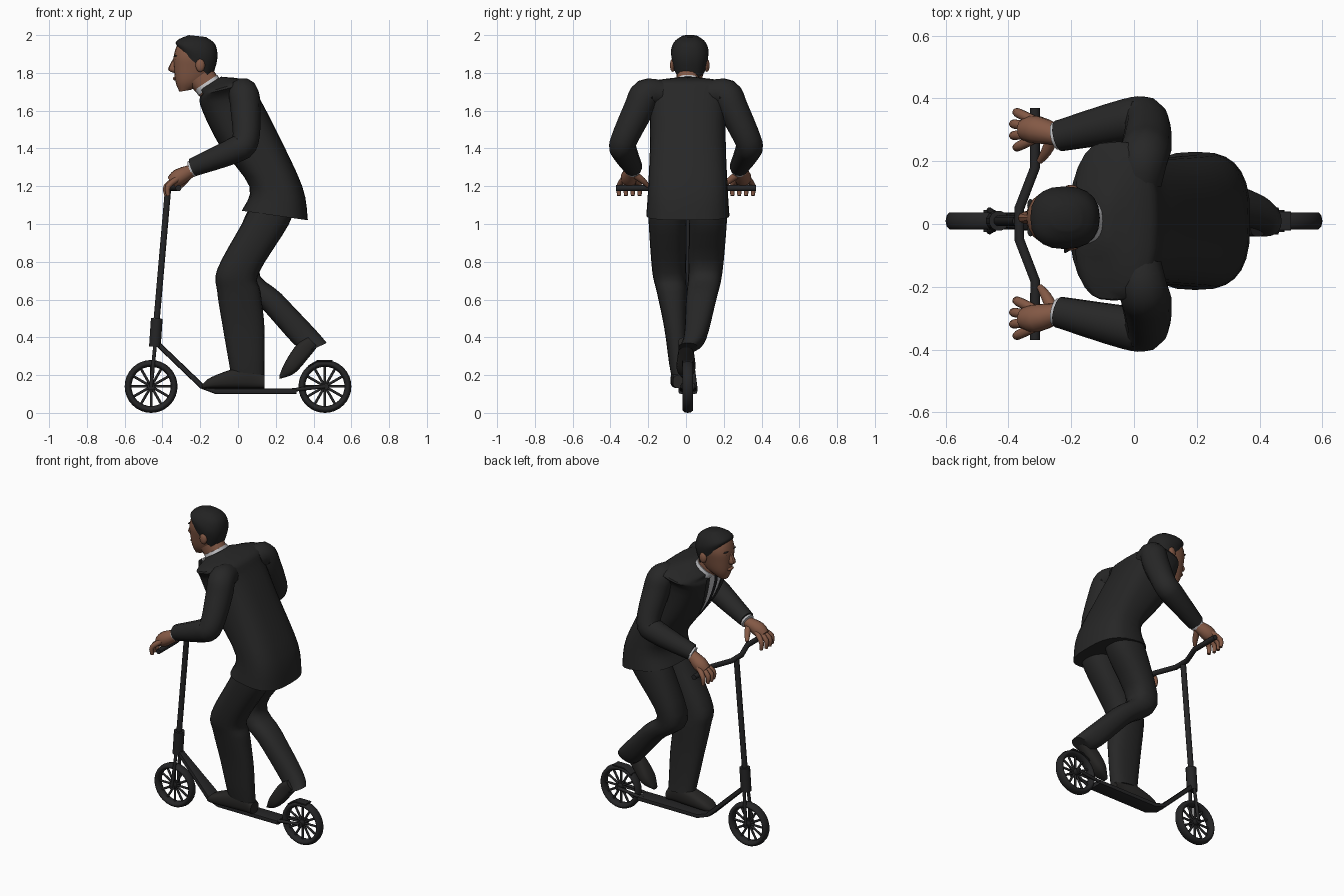
import bpy, bmesh, math
from mathutils import Vector

if "Cube" in bpy.data.objects:
    bpy.data.objects.remove(bpy.data.objects["Cube"])


def material(name, red, green, blue):
    mat = bpy.data.materials.new(name)
    mat.use_nodes = True
    mat.diffuse_color = (red, green, blue, 1)
    shader = mat.node_tree.nodes["Principled BSDF"]
    shader.inputs["Base Color"].default_value = (red, green, blue, 1)
    shader.inputs["Roughness"].default_value = .8
    return mat


SUIT = material("charcoal_suit", .02, .02, .02)
SKIN = material("brown_skin", .23, .1, .06)
HAIR = material("black_hair", .016, .016, .016)
SHIRT = material("white_shirt", .5, .5, .52)
TIE = material("black_tie", .012, .012, .014)
SHOE = material("black_leather", .02, .019, .018)
METAL = material("scooter_black", .018, .018, .019)
SIDES = {"left": 1, "right": -1}
MIDDLE = .01


def dress(obj, name, mat):
    """Name the object, give it its colour and shade it smooth."""
    obj.name = name
    obj.data.materials.append(mat)
    bpy.ops.object.select_all(action="DESELECT")
    obj.select_set(True)
    bpy.context.view_layer.objects.active = obj
    bpy.ops.object.shade_smooth_by_angle(angle=math.radians(40))


def mesh_object(bm, name, mat):
    bmesh.ops.recalc_face_normals(bm, faces=bm.faces)
    mesh = bpy.data.meshes.new(name)
    bm.to_mesh(mesh)
    bm.free()
    obj = bpy.data.objects.new(name, mesh)
    bpy.context.collection.objects.link(obj)
    dress(obj, name, mat)


def bridge(rings, name, mat):
    """Join a series of rings into a closed skin."""
    bm = bmesh.new()
    rows = [[bm.verts.new(point) for point in ring] for ring in rings]
    for lower, upper in zip(rows, rows[1:]):
        for i in range(len(lower)):
            bm.faces.new((lower[i - 1], lower[i], upper[i], upper[i - 1]))
    bm.faces.new(rows[0])
    bm.faces.new(rows[-1])
    mesh_object(bm, name, mat)


def smooth_path(rows, steps):
    """Fill in a flowing curve through the given rows."""
    rows = [Vector(row) for row in rows]
    padded = [rows[0], *rows, rows[-1]]
    result = []
    for before, start, end, after in zip(padded, padded[1:], padded[2:], padded[3:]):
        for step in range(steps):
            t = step / steps
            bend = before * 2 - start * 5 + end * 4 - after
            twist = start * 3 - before - end * 3 + after
            result.append(start + ((end - before) * t + bend * t * t + twist * t ** 3) / 2)
    return result + [rows[-1]]


def superellipse(angle, power):
    cos, sin = math.cos(angle), math.sin(angle)
    return (math.copysign(abs(cos) ** (2 / power), cos),
            math.copysign(abs(sin) ** (2 / power), sin))


def loft(name, mat, sections, start_y=MIDDLE, end_y=None, sides=20, power=2.4, steps=4):
    """Each section: front x and z, back x and z, half width."""
    end_y = start_y if end_y is None else end_y
    rows = smooth_path(sections, steps)
    rings = []
    for index, (front_x, front_z, back_x, back_z, width) in enumerate(rows):
        y = start_y + (end_y - start_y) * (index / (len(rows) - 1)) ** 2
        front, back = Vector((front_x, y, front_z)), Vector((back_x, y, back_z))
        ring = []
        for i in range(sides):
            along, across = superellipse(math.tau * i / sides, power)
            ring.append((front + back) / 2 + (front - back) / 2 * along
                        + Vector((0, width * across, 0)))
        rings.append(ring)
    bridge(rings, name, mat)


def tube(name, mat, path, sides=12, steps=1):
    """Each path row: x, y, z, radius."""
    rows = smooth_path(path, steps)
    points = [row.to_3d() for row in rows]
    side, rings = None, []
    for i, centre in enumerate(points):
        tangent = points[min(i + 1, len(points) - 1)] - points[max(i - 1, 0)]
        tangent.normalize()
        side = side - tangent * side.dot(tangent) if side else tangent.orthogonal()
        side.normalize()
        up = tangent.cross(side)
        angles = [math.tau * k / sides for k in range(sides)]
        rings.append([centre + (side * math.cos(a) + up * math.sin(a)) * rows[i][3]
                      for a in angles])
    bridge(rings, name, mat)


def rod(name, start, end, radius):
    tube(name, METAL, [(*start, radius), (*end, radius)])


def ball(name, mat, centre, size):
    bpy.ops.mesh.primitive_uv_sphere_add(segments=12, ring_count=8, radius=1,
                                         location=centre, scale=size)
    dress(bpy.context.object, name, mat)


def chest_strip(name, mat, lift, inner, outer):
    """Thin plate down the chest; inner and outer give its edges from the opening."""
    bm = bmesh.new()
    pairs = [[bm.verts.new((x - lift, MIDDLE + edge(opening), z)) for edge in (inner, outer)]
             for x, z, opening in smooth_path(CHEST, 3)]
    for (a, b), (c, d) in zip(pairs, pairs[1:]):
        bm.faces.new((a, b, d, c))
    bmesh.ops.solidify(bm, geom=bm.faces[:], thickness=.004)
    mesh_object(bm, name, mat)


# Jacket, from hem to collar, with square shoulders
loft("jacket", SUIT, [
    (.02, 1.07, .37, 1.02, .22), (.06, 1.2, .34, 1.2, .21), (-.1, 1.42, .2, 1.5, .2),
    (-.2, 1.63, .1, 1.69, .21), (-.19, 1.69, .05, 1.76, .25), (-.2, 1.71, -.09, 1.78, .08),
], sides=28, power=2.8)

# Shirt front, tie and lapels; rows are x, z and opening
CHEST = [(-.21, 1.7, .06), (-.2, 1.63, .06), (-.16, 1.52, .04), (-.1, 1.42, .01)]
chest_strip("shirt_front", SHIRT, .01, lambda gap: -gap, lambda gap: gap)
chest_strip("tie", TIE, .016, lambda gap: -.017, lambda gap: .017)
for side, sign in SIDES.items():
    chest_strip(side + "_lapel", SUIT, .013, lambda gap: sign * gap,
                lambda gap: sign * (gap * 1.5 + .01))

# Neck, collar, head and hair
loft("neck", SKIN, [(-.19, 1.66, -.08, 1.74, .06), (-.26, 1.74, -.14, 1.83, .06)])
loft("shirt_collar", SHIRT, [(-.21, 1.68, -.09, 1.76, .08), (-.23, 1.71, -.11, 1.79, .065)])
FACE = .02
loft("head", SKIN, [
    (-.31, 1.7, -.25, 1.71, .03), (-.33, 1.75, -.17, 1.76, .06), (-.34, 1.83, -.13, 1.83, .08),
    (-.34, 1.89, -.12, 1.89, .09), (-.32, 1.95, -.13, 1.95, .08), (-.28, 1.98, -.17, 1.98, .05),
], FACE)
loft("hair", HAIR, [
    (-.32, 1.94, -.14, 1.77, .09), (-.33, 1.96, -.11, 1.87, .1),
    (-.31, 1.98, -.12, 1.95, .08), (-.26, 2, -.17, 1.99, .04),
], FACE)
loft("nose", SKIN, [(-.34, 1.88, -.3, 1.88, .01), (-.37, 1.82, -.3, 1.82, .02),
                    (-.34, 1.8, -.3, 1.8, .01)], FACE, sides=10)
ball("lips", SKIN, (-.335, FACE, 1.77), (.01, .03, .01))
for side, sign in SIDES.items():
    ball(side + "_ear", SKIN, (-.2, FACE + sign * .09, 1.84), (.025, .015, .035))
    ball(side + "_eye", HAIR, (-.325, FACE + sign * .035, 1.87), (.01, .012, .005))
    ball(side + "_eyebrow", HAIR, (-.33, FACE + sign * .04, 1.89), (.01, .02, .004))

# Arms and hands, mirrored across the rider
for side, sign in SIDES.items():
    def arm_part(name, mat, path, steps=3):
        tube(side + "_" + name, mat, [(x, sign * y, z, r) for x, y, z, r in path], steps=steps)

    arm_part("sleeve", SUIT, [
        (.02, .13, 1.69, .07), (.03, .21, 1.69, .08), (.04, .25, 1.61, .08),
        (.04, .33, 1.44, .07), (-.02, .33, 1.39, .07), (-.24, .28, 1.3, .05)], steps=4)
    arm_part("shirt_cuff", SHIRT, [(-.2, .29, 1.31, .04), (-.25, .28, 1.29, .045)])
    arm_part("palm", SKIN, [(-.23, .28, 1.29, .03), (-.31, .3, 1.25, .045), (-.35, .3, 1.22, .035)])
    arm_part("thumb", SKIN, [(-.26, .27, 1.26, .02), (-.28, .23, 1.23, .017), (-.3, .2, 1.2, .01)])
    for index, finger in enumerate(("index", "middle", "ring", "little")):
        spread = (index - 1.5) * .02
        reach = -.37 - (.01 if finger in ("middle", "ring") else 0)
        arm_part(finger + "_finger", SKIN, [
            (-.32, .3 + spread, 1.24, .016), (reach, .3 + spread * 1.8, 1.2, .015),
            (reach, .3 + spread * 1.8, 1.15, .01)])

# Standing leg and lifted leg
HIP = [(.1, 1.15, .3, 1.12, .1), (.02, 1, .27, 1, .1)]
loft("standing_trouser", SUIT, HIP + [
    (-.11, .76, .11, .74, .09), (-.11, .64, .12, .64, .08),
    (-.08, .45, .14, .45, .06), (-.04, .22, .14, .2, .05)], -.1, -.03)
loft("lifted_trouser", SUIT, HIP + [
    (-.06, .72, .11, .76, .09), (.11, .57, .23, .63, .08),
    (.29, .37, .41, .44, .06), (.36, .32, .47, .37, .05)], .12, MIDDLE)
loft("standing_shoe", SHOE, [
    (-.19, .15, -.19, .13, .02), (-.14, .19, -.14, .13, .05), (0, .24, 0, .13, .05),
    (.09, .24, .09, .13, .04), (.14, .2, .14, .13, .04)], -.03, power=2.8)
loft("lifted_shoe", SHOE, [
    (.22, .2, .22, .18, .02), (.25, .27, .3, .21, .05),
    (.31, .36, .38, .3, .04), (.37, .4, .42, .35, .04)], 0, power=2.8)

# Scooter wheels with tyre, hub and spokes
RADIUS = .14
AXLES = {"front": Vector((-.46, MIDDLE, RADIUS)), "rear": Vector((.46, MIDDLE, RADIUS))}
for end, axle in AXLES.items():
    bpy.ops.mesh.primitive_torus_add(major_segments=32, minor_segments=10, location=axle,
                                     rotation=(math.pi / 2, 0, 0),
                                     major_radius=RADIUS - .018, minor_radius=.018)
    bpy.context.object.scale.z = 1.6
    dress(bpy.context.object, end + "_tyre", METAL)
    half_hub = Vector((0, .035, 0))
    rod(end + "_hub", axle - half_hub, axle + half_hub, .02)
    for spoke in range(12):
        angle = math.tau * spoke / 12
        rim = Vector((math.cos(angle), 0, math.sin(angle))) * (RADIUS - .03)
        rod(f"{end}_spoke_{spoke}", axle, axle + rim, .007)

# Steering column, fork, rear stays and handlebar
CROWN, COLLAR, TOP = (-.44, MIDDLE, .35), (-.43, MIDDLE, .5), (-.37, MIDDLE, 1.19)
rod("head_tube", CROWN, COLLAR, .032)
rod("steering_stem", COLLAR, TOP, .017)
for side, sign in SIDES.items():
    offset = Vector((0, sign * .033, 0))
    rod(side + "_fork", Vector(CROWN) + offset * .6, AXLES["front"] + offset, .01)
    rod(side + "_rear_stay", Vector((.28, MIDDLE, .12)) + offset, AXLES["rear"] + offset, .01)
half_bar = [(-.365, .05), (-.315, .18), (-.315, .37)]
whole_bar = [(x, -y) for x, y in reversed(half_bar)] + half_bar
tube("handlebar", METAL, [(x, y, TOP[2], .016) for x, y in whole_bar])

# Deck sweeping up to the head tube, and rear brake plate
loft("deck", METAL, [
    (-.42, .38, -.44, .36, .02), (-.18, .15, -.2, .13, .05),
    (-.12, .13, -.12, .1, .05), (.31, .13, .31, .1, .05)], sides=12, power=5, steps=1)
loft("rear_brake", METAL, [(.37, .25, .37, .24, .03), (.42, .28, .42, .27, .03),
                           (.5, .28, .5, .27, .03)], sides=12, power=5, steps=1)
